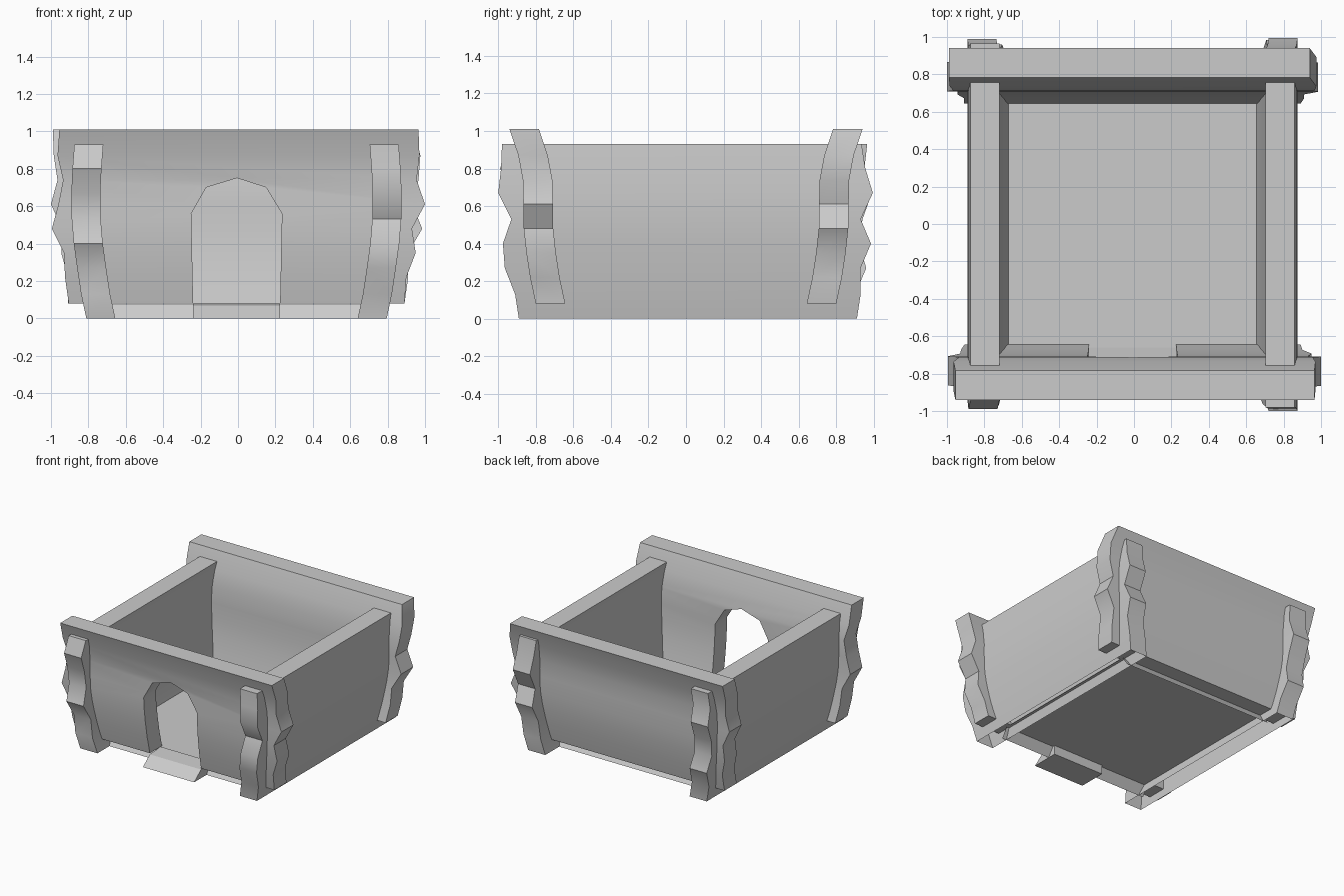
import bpy, bmesh

if "Cube" in bpy.data.objects:
    bpy.data.objects.remove(bpy.data.objects["Cube"])


def make_object(name, verts, faces):
    mesh = bpy.data.meshes.new(name)
    bm = bmesh.new()
    vs = [bm.verts.new(v) for v in verts]
    for f in faces:
        bm.faces.new([vs[i] for i in f])
    bmesh.ops.recalc_face_normals(bm, faces=bm.faces)
    bm.to_mesh(mesh)
    bm.free()
    ob = bpy.data.objects.new(name, mesh)
    bpy.context.collection.objects.link(ob)
    return ob


def smooth(ob):
    bpy.ops.object.select_all(action='DESELECT')
    ob.select_set(True)
    bpy.context.view_layer.objects.active = ob
    bpy.ops.object.shade_smooth_by_angle(angle=0.6)


def wall(name, levels, outer, thick, lo, hi, place, bottom=True):
    """Curved wall: stacked rings (outer distance, height) with rough ends lo / hi."""
    verts, faces = [], []
    for z, o, a, b in zip(levels, outer, lo, hi):
        verts += [place(a, o, z), place(b, o, z),
                  place(b, o - thick, z), place(a, o - thick, z)]
    n = len(levels)
    for i in range(n - 1):
        for k in range(4):
            j = (k + 1) % 4
            faces.append((4*i + k, 4*i + j, 4*i + 4 + j, 4*i + 4 + k))
    faces.append((0, 1, 2, 3))
    if bottom:
        faces.append((4*n - 4, 4*n - 3, 4*n - 2, 4*n - 1))
    return make_object(name, verts, faces)


# Front and back walls
levels = [1.01, 0.87, 0.74, 0.61, 0.48, 0.35, 0.22, 0.08]
outer = [0.94, 0.893, 0.869, 0.866, 0.864, 0.85, 0.83, 0.80]
front = wall("front_wall", levels, outer, 0.157,
             [-.955, -.965, -.935, -.96, -.995, -.93, -.925, -.905],
             [.965, .97, .955, 1.0, .93, .95, .90, .89],
             lambda t, o, z: (t, -o, z))
back = wall("back_wall", levels, outer, 0.157,
            [-.99, -.985, -.965, -1.0, -.94, -.945, -.91, -.91],
            [.94, .975, .965, .93, .985, .91, .91, .89],
            lambda t, o, z: (t, o, z))

# Side walls, open underneath
levels = [0.93, 0.80, 0.67, 0.53, 0.40, 0.27, 0.13, 0.0]
outer = [0.872, 0.882, 0.888, 0.886, 0.875, 0.857, 0.836, 0.808]
left = wall("left_wall", levels, outer, 0.155,
            [-.945, -.99, -.94, -.92, -.97, -.90, -.91, -.885],
            [.965, .95, .99, .94, .92, .96, .90, .89],
            lambda t, o, z: (-o - 0.003, t, z), bottom=False)
right = wall("right_wall", levels, outer, 0.155,
             [-.98, -.985, -1.0, -.93, -.975, -.965, -.91, -.89],
             [.935, .955, .995, .93, .985, .93, .93, .91],
             lambda t, o, z: (o - 0.013, t, z), bottom=False)

# Doorway cut through the front wall
door = [(-.24, -.1), (-.24, .08), (-.25, .56), (-.17, .70), (-.005, .75),
        (.15, .70), (.235, .56), (.225, .08), (.225, -.1)]
n = len(door)
cutter = make_object("doorway_cutter",
                     [(x, y, z) for y in (-1.2, -0.4) for x, z in door],
                     [tuple(range(n)), tuple(range(n, 2*n))] +
                     [(i, (i+1) % n, n + (i+1) % n, n + i) for i in range(n)])
mod = front.modifiers.new("doorway", 'BOOLEAN')
mod.object = cutter
mod.operation = 'DIFFERENCE'
mod.solver = 'EXACT'
bpy.ops.object.select_all(action='DESELECT')
front.select_set(True)
bpy.context.view_layer.objects.active = front
bpy.ops.object.modifier_apply(modifier=mod.name)
bpy.data.objects.remove(cutter, do_unlink=True)

for ob in (front, back, left, right):
    smooth(ob)

# Floor with flared sills, open underneath
make_object("floor",
            [(-.70, -.73, 0), (.68, -.73, 0), (.68, .73, 0), (-.70, .73, 0),
             (-.70, -.68, .075), (.68, -.68, .075), (.68, .68, .075), (-.70, .68, .075)],
            [(4, 5, 6, 7), (0, 1, 5, 4), (2, 3, 7, 6)])

# Sloped door step
profile = [(-.66, 0), (-.89, 0), (-.80, .07), (-.66, .08)]
make_object("door_step",
            [(x, y, z) for x in (-.24, .225) for y, z in profile],
            [(0, 1, 2, 3), (4, 5, 6, 7)] +
            [(i, (i+1) % 4, 4 + (i+1) % 4, 4 + i) for i in range(4)])
